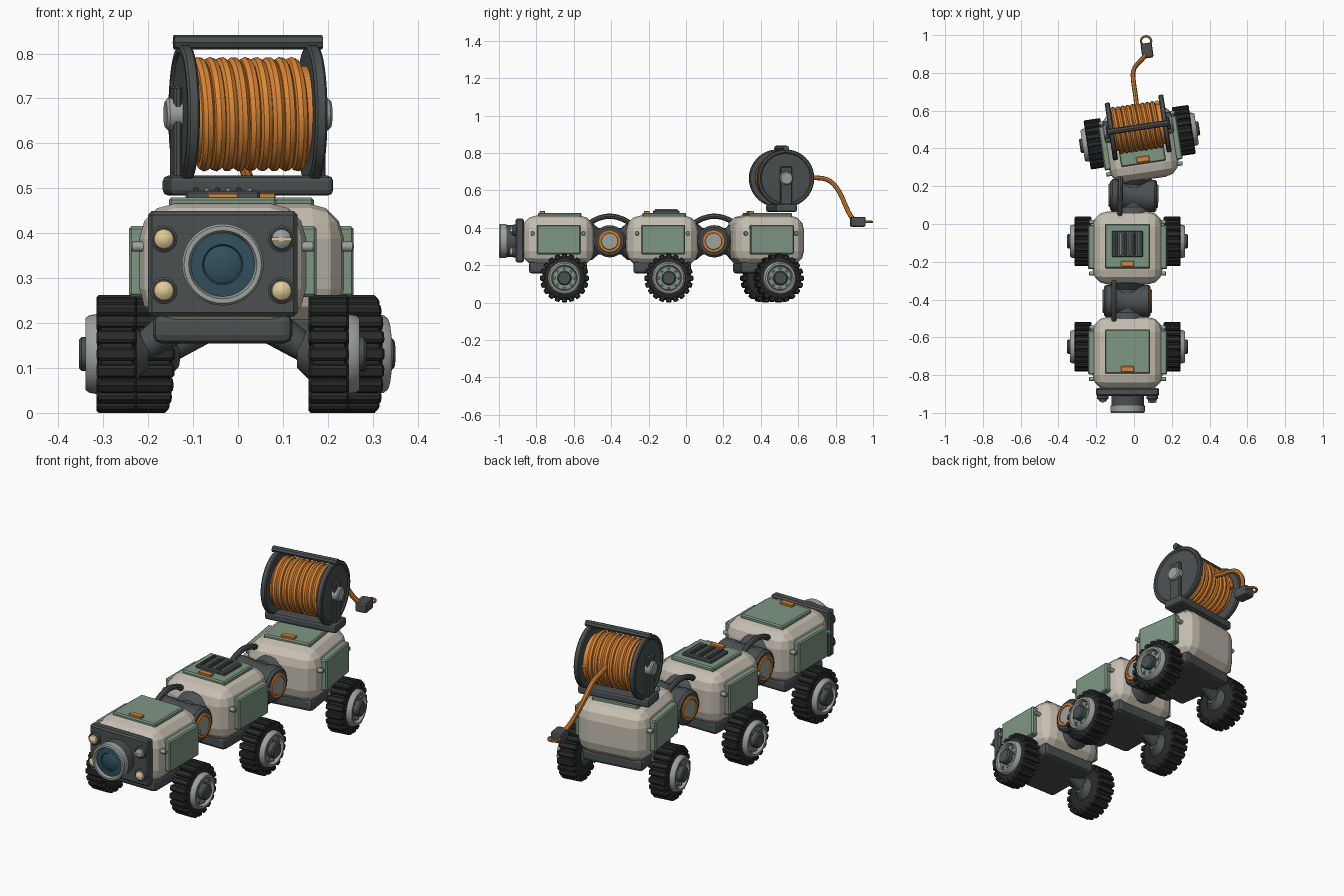
import bpy, bmesh, math
from mathutils import Matrix, Vector

if "Cube" in bpy.data.objects:
    bpy.data.objects.remove(bpy.data.objects["Cube"])

def material(name, r, g, b):
    m = bpy.data.materials.new(name)
    m.diffuse_color = (r, g, b, 1)
    m.use_nodes = True
    m.node_tree.nodes["Principled BSDF"].inputs["Base Color"].default_value = m.diffuse_color
    return m

SHELL = material("shell", .57, .52, .44)
GREEN = material("green", .21, .31, .23)
DARK = material("dark", .07, .08, .083)
RUBBER = material("rubber", .022, .024, .024)
METAL = material("metal", .34, .36, .34)
ORANGE = material("orange", .72, .24, .035)
LENS = material("lens", .03, .08, .11)
CREAM = material("cream", .75, .6, .32)
M = Matrix()          # frame of the section being built

def finish(name, bm, mat, smooth=False):
    bmesh.ops.remove_doubles(bm, verts=bm.verts, dist=1e-5)
    bmesh.ops.recalc_face_normals(bm, faces=bm.faces)
    me = bpy.data.meshes.new(name)
    bm.to_mesh(me)
    bm.free()
    me.transform(M)
    me.materials.append(mat)
    ob = bpy.data.objects.new(name, me)
    bpy.context.collection.objects.link(ob)
    if smooth:
        bpy.ops.object.select_all(action='DESELECT')
        ob.select_set(True)
        bpy.context.view_layer.objects.active = ob
        bpy.ops.object.shade_smooth_by_angle(angle=math.radians(35))
    return ob

def add_box(bm, c, size, rot=Matrix()):
    mat = Matrix.Translation(c) @ rot @ Matrix.Diagonal((*size, 1))
    bmesh.ops.create_cube(bm, size=1, matrix=mat)

def box(name, c, size, mat, bevel=0, seg=2, rot=Matrix()):
    bm = bmesh.new()
    add_box(bm, c, size, rot)
    if bevel:
        bmesh.ops.bevel(bm, geom=bm.edges[:], offset=bevel, segments=seg, profile=.5, affect='EDGES')
    return finish(name, bm, mat)

def lathe(name, c, axis, profile, mat, n=32):
    """Revolve (distance along axis, radius) pairs about an axis through c."""
    bm = bmesh.new()
    q = Vector(axis).to_track_quat('Z', 'Y')
    rings = [[bm.verts.new(Vector(c) + q @ Vector((r * math.cos(k * math.tau / n), r * math.sin(k * math.tau / n), d)))
              for k in range(n)] for d, r in profile]
    for a, b in zip(rings, rings[1:]):
        for k in range(n):
            j = (k + 1) % n
            bm.faces.new((a[k], a[j], b[j], b[k]))
    bmesh.ops.dissolve_degenerate(bm, dist=1e-6, edges=bm.edges[:])
    return finish(name, bm, mat, True)

def disc(name, c, axis, d0, d1, r, mat, ch=.004, n=32):
    return lathe(name, c, axis, [(d0, 0), (d0, r), (d1 - ch, r), (d1, r - ch), (d1, 0)], mat, n)

def tube(name, pts, r, mat, nurbs=True, res=2):
    cu = bpy.data.curves.new(name, 'CURVE')
    cu.dimensions, cu.bevel_depth, cu.bevel_resolution = '3D', r, res
    cu.use_fill_caps = True
    s = cu.splines.new('NURBS' if nurbs else 'POLY')
    s.points.add(len(pts) - 1)
    for p, co in zip(s.points, pts):
        p.co = (*co, 1)
    if nurbs:
        s.use_endpoint_u, s.order_u, s.resolution_u = True, 3, 6
    tmp = bpy.data.objects.new(name + "_path", cu)
    bpy.context.collection.objects.link(tmp)
    bpy.context.view_layer.update()
    bm = bmesh.new()
    me = bpy.data.meshes.new_from_object(tmp.evaluated_get(bpy.context.evaluated_depsgraph_get()))
    bm.from_mesh(me)
    bpy.data.objects.remove(tmp)
    return finish(name, bm, mat, True)

def wheel(name, s):
    c, ax = (0, .035, .131), (s, 0, 0)
    lathe(name + "_tyre", c, ax, [(.192, 0), (.192, .1), (.202, .119), (.27, .119), (.28, .104), (.28, 0)], RUBBER, 40)
    bm = bmesh.new()
    for k in range(20):
        R = Matrix.Rotation(k * math.tau / 20, 4, 'X')
        add_box(bm, Vector(c) + R @ Vector((s * .236, 0, .116)), (.09, .028, .03), R)
    bmesh.ops.bevel(bm, geom=bm.edges[:], offset=.005, segments=1, affect='EDGES')
    finish(name + "_treads", bm, RUBBER)
    lathe(name + "_rim", c, ax, [(.276, .06), (.276, .09), (.298, .086), (.305, .08), (.305, .07), (.28, .062)], METAL, 36)
    disc(name + "_plate", c, ax, .278, .29, .066, GREEN)
    disc(name + "_cap", c, ax, .28, .32, .038, DARK, .006, 20)
    for k in range(8):
        a = k * math.tau / 8
        disc(name + "_bolt", (0, .035 + .053 * math.cos(a), .131 + .053 * math.sin(a)), ax, .285, .299, .007, METAL, .002, 8)
    # suspension arm and inner hub
    d = Vector((s * .1, 0, -.069))
    lathe(name + "_arm", (s * .1, .035, .2), d, [(0, 0), (0, .042), (d.length, .028), (d.length, 0)], DARK, 16)
    lathe(name + "_inner_hub", c, ax, [(.165, 0), (.165, .03), (.195, .06), (.195, 0)], DARK, 20)

def section(name):
    box(name + "_body", (0, 0, .332), (.37, .385, .268), SHELL, .078, 3)
    box(name + "_chassis", (0, .0, .188), (.31, .31, .066), DARK, .018, 2)
    box(name + "_roof_plate", (0, .01, .468), (.24, .235, .024), GREEN, .006, 1)
    box(name + "_tag", (0, -.083, .483), (.07, .03, .014), ORANGE, .003, 1)
    for s, side in ((-1, "left"), (1, "right")):
        box(f"{name}_{side}_panel", (s * .19, .005, .337), (.038, .235, .157), GREEN, .006, 1)
        for y in (-.135, .137):
            disc(f"{name}_{side}_knob", (0, y, .37), (s, 0, 0), .165, .204, .011, METAL, .003, 12)
        wheel(f"{name}_{side}_wheel", s)

def joint(name):
    lathe(name + "_drum", (0, 0, .328), (1, 0, 0), [(-.124, 0), (-.124, .074), (-.112, .086), (-.06, .086), (-.05, .08),
          (.05, .08), (.06, .086), (.112, .086), (.124, .074), (.124, 0)], DARK)
    lathe(name + "_neck", (0, 0, .328), (0, 1, 0), [(-.12, 0), (-.12, .1), (-.095, .1), (-.06, .07), (.06, .07),
          (.095, .1), (.12, .1), (.12, 0)], DARK, 24)
    for s in (-1, 1):
        lathe(name + "_ring", (0, 0, .328), (s, 0, 0), [(.115, .045), (.115, .062), (.128, .062), (.132, .058), (.132, .046), (.115, .045)], ORANGE)
        disc(name + "_cap", (0, 0, .328), (s, 0, 0), .115, .129, .047, METAL)
    tube(name + "_hose", [(-.07, -.15, .39), (-.07, -.1, .435), (-.07, -.03, .462), (-.07, .03, .462), (-.07, .1, .435), (-.07, .15, .39)], .014, DARK)

# front section with camera face
M = Matrix.Translation((-.034, -.685, 0))
section("front")
box("face_plate", (0, -.204, .332), (.332, .044, .234), DARK, .008, 1)
F, FC = (0, -1, 0), (0, 0, .33)
disc("camera_barrel", FC, F, .21, .3, .086, DARK, .004, 40)
lathe("camera_ring", FC, F, [(.275, .08), (.275, .091), (.308, .091), (.315, .086), (.315, .076), (.3, .07), (.275, .07)], METAL, 40)
lathe("camera_lens", FC, F, [(.29, 0), (.29, .072), (.302, .072), (.304, .045), (.3, .042), (.303, .038), (.308, 0)], LENS, 40)
for x in (-.131, .131):
    for z in (.387, .272):
        lidded = x > 0 and z > .3
        c = (x, 0, z)
        lathe("lamp_rim", c, F, [(.22, 0), (.22, .03), (.24, .03), (.243, .025), (.235, 0)], DARK, 24)
        lathe("lamp", c, F, [(.235, 0), (.235, .025), (.25, .021), (.258, .011), (.26, 0)], METAL if lidded else CREAM, 24)
        if lidded:
            box("lamp_slit", (x, -.252, z), (.045, .02, .008), CREAM)

# middle section with vent
M = Matrix.Translation((-.034, -.127, 0))
section("middle")
box("vent_frame", (0, .021, .484), (.165, .14, .02), DARK, .005, 1)
for k in range(6):
    box("vent_slat", ((k - 2.5) * .024, .021, .495), (.012, .12, .014), METAL if k % 2 else DARK, .003, 1)

# couplings
M = Matrix.Translation((-.036, -.408, 0))
joint("front_joint")
M = Matrix.Translation((-.003, .15, 0)) @ Matrix.Rotation(math.radians(-1), 4, 'Z')
joint("rear_joint")

# rear section, turned, with the cable reel
M = Matrix.Translation((.035, .425, 0)) @ Matrix.Rotation(math.radians(8.5), 4, 'Z')
section("rear")
RC, X = (0, .087, .665), (1, 0, 0)
box("reel_base", (0, .087, .506), (.37, .115, .044), DARK, .012, 2)
disc("reel_core", RC, X, -.135, .135, .108, ORANGE)
for s in (-1, 1):
    a = (s, 0, 0)
    lathe("reel_flange", RC, a, [(.13, 0), (.13, .148), (.135, .154), (.152, .154), (.157, .149), (.157, .138), (.151, .132), (.151, 0)], DARK, 40)
    box("reel_arm", (s * .162, .087, .615), (.018, .064, .225), DARK, .005, 1)
    disc("reel_hub", RC, a, .15, .186, .036, METAL, .006, 20)
tube("reel_bar", [(-.167, .087, .825), (.167, .087, .825)], .016, DARK, False)
turns, n = 9, 28
tube("cable_coil", [(-.118 + .236 * k / (turns * n), .087 + .113 * math.cos(math.tau * k / n), .665 + .113 * math.sin(math.tau * k / n))
                    for k in range(turns * n + 1)], .0145, ORANGE, False)

# loose cable end with plug and pull ring
M = Matrix()
tube("loose_cable", [(.015, .6, .69), (.012, .66, .668), (-.005, .76, .665), (-.005, .82, .6), (.03, .86, .5), (.055, .885, .455), (.063, .905, .435)], .0125, ORANGE)
box("plug", (.069, .918, .432), (.06, .08, .054), DARK, .01, 2, Matrix.Rotation(math.radians(8), 4, 'Z'))
tube("pull_ring", [(.064 + .027 * math.cos(t), .968 + .026 * math.sin(t), .432) for t in (k * math.tau / 24 for k in range(-4, 17))], .006, ORANGE, False)
